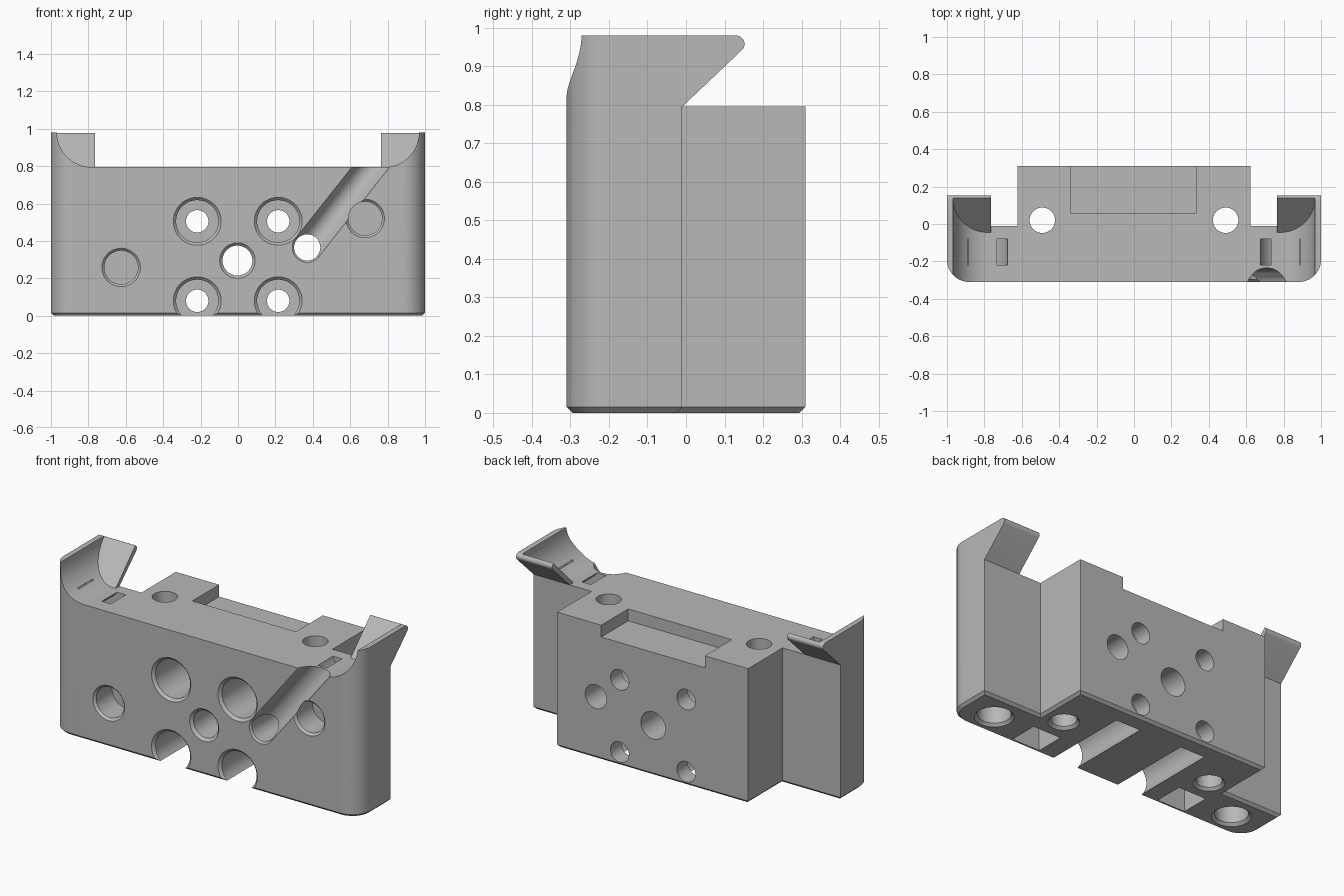
import bpy, bmesh, math
from mathutils import Vector

if "Cube" in bpy.data.objects:
    bpy.data.objects.remove(bpy.data.objects["Cube"], do_unlink=True)

TOP, EAR_TOP, FRONT, WING_BACK, BACK = 0.795, 0.98, -0.31, -0.01, 0.31
EAR_IN, BLOCK, CAVITY_X, CAVITY_R = 0.765, 0.622, 0.783, 0.185

grey = bpy.data.materials.new("plain_grey")
grey.use_nodes = True
grey.diffuse_color = (0.48, 0.48, 0.48, 1)
grey.node_tree.nodes["Principled BSDF"].inputs["Base Color"].default_value = (0.48, 0.48, 0.48, 1)


def finish(bm, name):
    bmesh.ops.recalc_face_normals(bm, faces=bm.faces)
    mesh = bpy.data.meshes.new(name)
    bm.to_mesh(mesh)
    bm.free()
    mesh.materials.append(grey)
    obj = bpy.data.objects.new(name, mesh)
    bpy.context.collection.objects.link(obj)
    return obj


def prism(name, points, axis, lo, hi, edit=None):
    """Extrude a 2D outline along one axis."""
    bm = bmesh.new()

    def place(p, t):
        co = list(p)
        co.insert("xyz".index(axis), t)
        return co
    face = bm.faces.new([bm.verts.new(place(p, lo)) for p in points])
    moved = bmesh.ops.extrude_face_region(bm, geom=[face])
    shift = Vector(place((0, 0), hi - lo))
    far = [g for g in moved["geom"] if isinstance(g, bmesh.types.BMVert)]
    bmesh.ops.translate(bm, verts=far, vec=shift)
    if edit:
        edit(bm, far)
    return finish(bm, name)


def box(name, x, y, z):
    return prism(name, [(x[0], y[0]), (x[1], y[0]), (x[1], y[1]), (x[0], y[1])], "z", *z)


def turned(name, profile, pos, direction, sides=48):
    """Solid of revolution from (radius, distance) pairs."""
    bm = bmesh.new()
    rot = Vector((0, 0, 1)).rotation_difference(Vector(direction).normalized())
    rings = []
    for r, d in profile:
        rings.append([bm.verts.new(Vector(pos) + rot @ Vector(
            (r * math.cos(a), r * math.sin(a), d)))
            for a in (math.tau * i / sides for i in range(sides))])
    for a, b in zip(rings, rings[1:]):
        for i in range(sides):
            j = (i + 1) % sides
            bm.faces.new((a[i], a[j], b[j], b[i]))
    bm.faces.new(rings[0])
    bm.faces.new(rings[-1])
    return finish(bm, name)


def arc(cx, cy, r, start, end, n=16):
    angles = [math.radians(start + (end - start) * i / n) for i in range(n + 1)]
    return [(cx + r * math.cos(a), cy + r * math.sin(a)) for a in angles]


def combine(tool, operation="DIFFERENCE"):
    tool.hide_render = True
    mod = body.modifiers.new("combine", "BOOLEAN")
    mod.operation, mod.solver, mod.object = operation, "EXACT", tool
    bpy.context.view_layer.objects.active = body
    bpy.ops.object.modifier_apply(modifier=mod.name)
    bpy.data.objects.remove(tool, do_unlink=True)


def bore(pos, direction, r, rim, depth):
    """Round hole with a chamfered mouth."""
    combine(turned("bore", [(rim, -0.05), (rim, 0), (r, rim - r), (r, depth)], pos, direction))


# Main body: T-shaped footprint, round front corners, chamfered foot
def chamfer_foot(bm, far):
    edges = [e for e in bm.edges if all(v.co.z < 0.001 for v in e.verts)]
    bmesh.ops.bevel(bm, geom=edges, offset=0.015, segments=1, affect="EDGES")


half = arc(0.88, FRONT + 0.12, 0.12, -90, 0) + [
    (1, WING_BACK), (BLOCK, WING_BACK), (BLOCK, BACK)]
body = prism("mounting_block", half + [(-x, y) for x, y in reversed(half)],
             "z", 0, EAR_TOP, chamfer_foot)
combine(box("centre_clearance", (-EAR_IN, EAR_IN), (-0.5, 0.5), (TOP, 1.2)))

# Ears: leaning back plates and the concave saddles inside them
lip = [(WING_BACK, TOP), (-0.1, 0.85), (-0.1, EAR_TOP)] + arc(0.13, 0.958, 0.022, 90, -45, 8)


def lean_back(bm, far):
    for v in far:
        v.co.y = v.co.z - 0.84


for s in (-1, 1):
    lo, hi = sorted((s * EAR_IN, s))
    combine(prism("ear_plate", lip, "x", lo, hi), "UNION")
for s in (-1, 1):
    curve = arc(CAVITY_X, EAR_TOP, CAVITY_R, 0, -90, 20)
    outline = curve + [(0.7, TOP), (0.7, 1.1), (CAVITY_X + CAVITY_R, 1.1)]
    combine(prism("saddle", [(s * x, z) for x, z in outline], "y", -0.5, 0.1, lean_back))

# Strap tunnels curving beneath each saddle
for s in (-1, 1):
    ring = arc(0.805, 0.83, 0.135, -200, 0, 20) + arc(0.805, 0.83, 0.08, 0, -200, 20)
    combine(prism("strap_tunnel", [(s * x, z) for x, z in ring], "y", -0.22, -0.08))

# Open pocket at the top of the back
combine(box("back_pocket", (-0.34, 0.335), (0.06, 0.5), (0.725, 0.9)))

# Four counterbored holes in the front
INWARD, UP = (0, 1, 0), (0, 0, 1)
for x in (-0.218, 0.215):
    for z in (0.08, 0.505):
        bore((x, FRONT, z), INWARD, 0.113, 0.128, 0.52)
        bore((x, FRONT, z), INWARD, 0.06, 0.06, 0.8)

# Centre hole, cable hole and two blind holes
bore((-0.003, FRONT, 0.295), INWARD, 0.08, 0.095, 0.8)
bore((0.37, FRONT, 0.365), INWARD, 0.07, 0.08, 0.8)
for x, z in ((-0.625, 0.258), (0.68, 0.52)):
    bore((x, FRONT, z), INWARD, 0.09, 0.103, 0.16)

# Diagonal cable groove running up to the top
along = (0.34, 0, 0.43)
for r, y in ((0.07, -0.305), (0.081, -0.325)):
    combine(turned("cable_groove", [(r, 0), (r, 0.7)], (0.37, y, 0.365), along))

# Underside: through holes, blind sockets and square pockets
for s in (-1, 1):
    bore((s * 0.49, 0.02, 0), UP, 0.068, 0.083, 1)
    bore((s * 0.80, -0.17, 0), UP, 0.088, 0.103, 0.16)
    cx = s * 0.49
    combine(box("square_pocket", (cx - 0.09, cx + 0.09), (-0.285, -0.115), (-0.1, 0.16)))

bpy.ops.object.select_all(action="DESELECT")
body.select_set(True)
bpy.context.view_layer.objects.active = body
bpy.ops.object.shade_smooth_by_angle(angle=math.radians(30))
